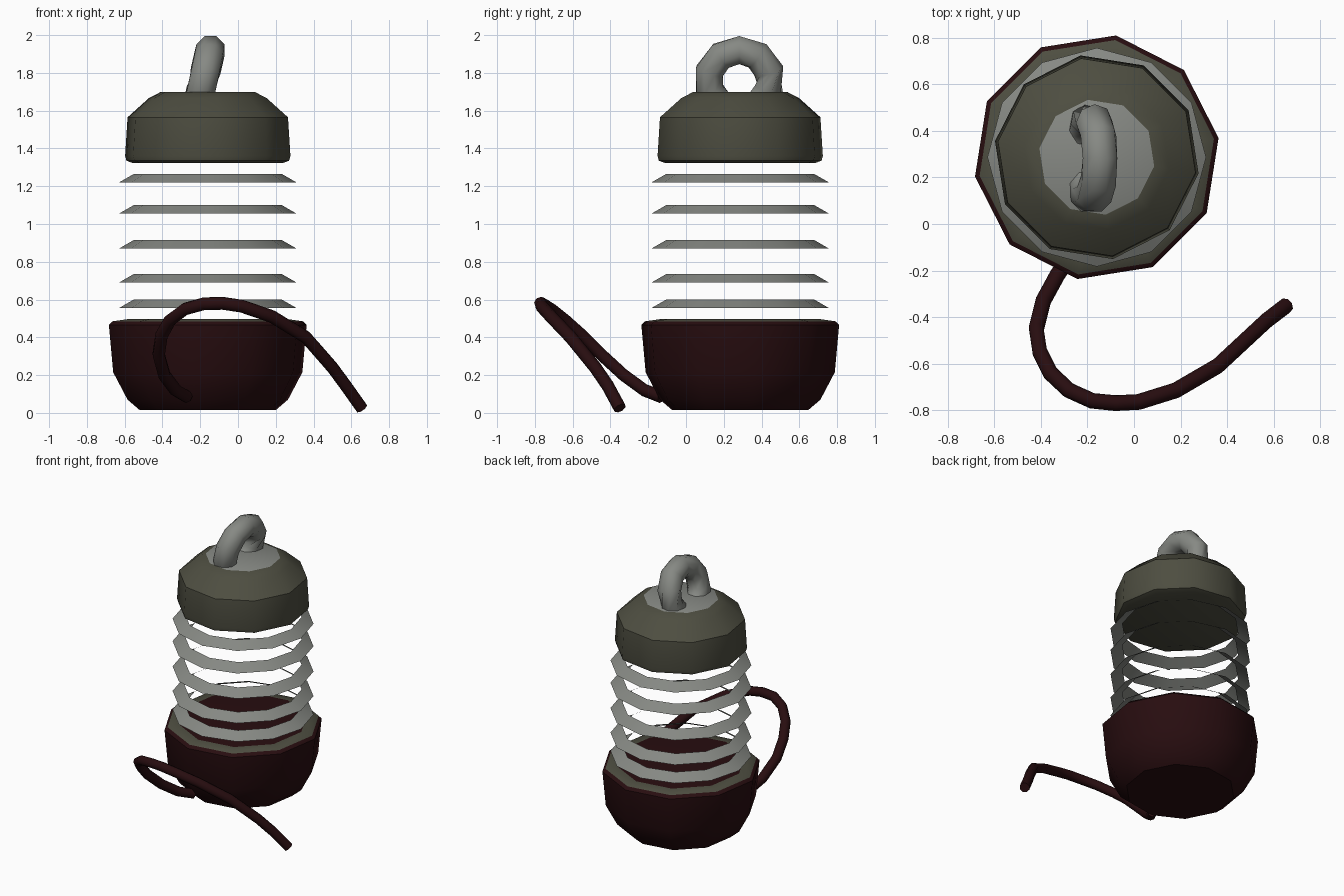
import bpy, bmesh, math
from mathutils import Vector, Matrix

if "Cube" in bpy.data.objects:
    bpy.data.objects.remove(bpy.data.objects["Cube"])

CX, CY = -0.16, 0.287


def material(name, rgb):
    m = bpy.data.materials.new(name)
    m.diffuse_color = (*rgb, 1)
    m.use_nodes = True
    m.node_tree.nodes["Principled BSDF"].inputs["Base Color"].default_value = m.diffuse_color
    return m


dark_red = material("dark_red", (0.021, 0.004, 0.005))
olive = material("olive_grey", (0.075, 0.075, 0.052))
grey = material("light_grey", (0.24, 0.25, 0.23))


def finish(name, bm, mats, angle):
    me = bpy.data.meshes.new(name)
    bm.to_mesh(me)
    bm.free()
    for m in mats:
        me.materials.append(m)
    ob = bpy.data.objects.new(name, me)
    bpy.context.collection.objects.link(ob)
    bpy.ops.object.select_all(action='DESELECT')
    ob.select_set(True)
    bpy.context.view_layer.objects.active = ob
    bpy.ops.object.shade_smooth_by_angle(angle=math.radians(angle))
    return ob


def lathe(bm, profile, sides, offset, slots=None, cap_bottom=None, cap_top=None):
    """Turn an (r, z) profile, listed bottom to top on the outside."""
    rings = []
    for r, z in profile:
        ring = []
        for i in range(sides):
            a = math.radians(offset) + math.tau * i / sides
            ring.append(bm.verts.new((CX + r * math.cos(a), CY + r * math.sin(a), z)))
        rings.append(ring)
    for j, (lo, hi) in enumerate(zip(rings, rings[1:])):
        for i in range(sides):
            k = (i + 1) % sides
            f = bm.faces.new((lo[i], lo[k], hi[k], hi[i]))
            f.material_index = slots[j] if slots else 0
    if cap_bottom is not None:
        bm.faces.new(rings[0][::-1]).material_index = cap_bottom
    if cap_top is not None:
        bm.faces.new(rings[-1]).material_index = cap_top


def sweep(bm, path, radius, sides, closed=False):
    """Round tube along a path of points."""
    pts = [Vector(p) for p in path]
    n = len(pts)
    rings, normal = [], None
    for i, p in enumerate(pts):
        a = pts[(i - 1) % n] if closed or i else p
        b = pts[(i + 1) % n] if closed or i < n - 1 else p
        t = (b - a).normalized()
        ref = normal if normal else t.orthogonal()
        normal = (ref - t * ref.dot(t)).normalized()
        side = t.cross(normal)
        rings.append([bm.verts.new(p + radius * (normal * math.cos(math.tau * s / sides)
                                                 + side * math.sin(math.tau * s / sides)))
                      for s in range(sides)])
    for i in range(n if closed else n - 1):
        lo, hi = rings[i], rings[(i + 1) % n]
        for s in range(sides):
            k = (s + 1) % sides
            bm.faces.new((lo[s], lo[k], hi[k], hi[s]))
    if not closed:
        bm.faces.new(rings[0][::-1])
        bm.faces.new(rings[-1])


# bowl-shaped base with olive rim and dark red inside disc
bm = bmesh.new()
lathe(bm, [(0.365, 0.015), (0.43, 0.07), (0.507, 0.215), (0.53, 0.465), (0.51, 0.485), (0.43, 0.496)],
      10, 9, [0, 0, 0, 0, 1], 0, 0)
finish("base", bm, [dark_red, olive], 40)

# thin sloped cage rings
for i, z in enumerate((0.555, 0.69, 0.87, 1.055, 1.22)):
    bm = bmesh.new()
    lathe(bm, [(0.47, z), (0.39, z + 0.046)], 12, 0)
    finish(f"cage_ring_{i + 1}", bm, [grey], 25)

# cap with a grey plate on top
bm = bmesh.new()
lathe(bm, [(0.40, 1.322), (0.436, 1.335), (0.443, 1.36), (0.43, 1.565), (0.315, 1.667), (0.25, 1.70)],
      10, 27, None, 0, 1)
finish("cap", bm, [olive, grey], 40)

# leaning hanging loop, lower half sunk in the cap
bm = bmesh.new()
tilt = Matrix.Rotation(math.radians(13), 3, 'Y')
centre = Vector((-0.183, 0.282, 1.76))
loop = []
for i in range(10):
    a = math.radians(18 + 36 * i)
    loop.append(centre + tilt @ Vector((0, 0.165 * math.cos(a), 0.165 * math.sin(a))))
sweep(bm, loop, 0.08, 8, closed=True)
finish("hanging_loop", bm, [grey], 60)

# looping power cable
bm = bmesh.new()
cable = [(-0.27, -0.13, 0.085), (-0.33, -0.22, 0.12), (-0.39, -0.33, 0.20), (-0.42, -0.45, 0.31),
         (-0.405, -0.55, 0.41), (-0.36, -0.64, 0.49), (-0.28, -0.715, 0.55), (-0.18, -0.76, 0.578),
         (-0.08, -0.77, 0.58), (0.02, -0.765, 0.565), (0.18, -0.715, 0.51), (0.36, -0.61, 0.40),
         (0.50, -0.48, 0.24), (0.57, -0.415, 0.145), (0.655, -0.35, 0.025)]
sweep(bm, cable, 0.034, 8)
finish("cable", bm, [dark_red], 60)
